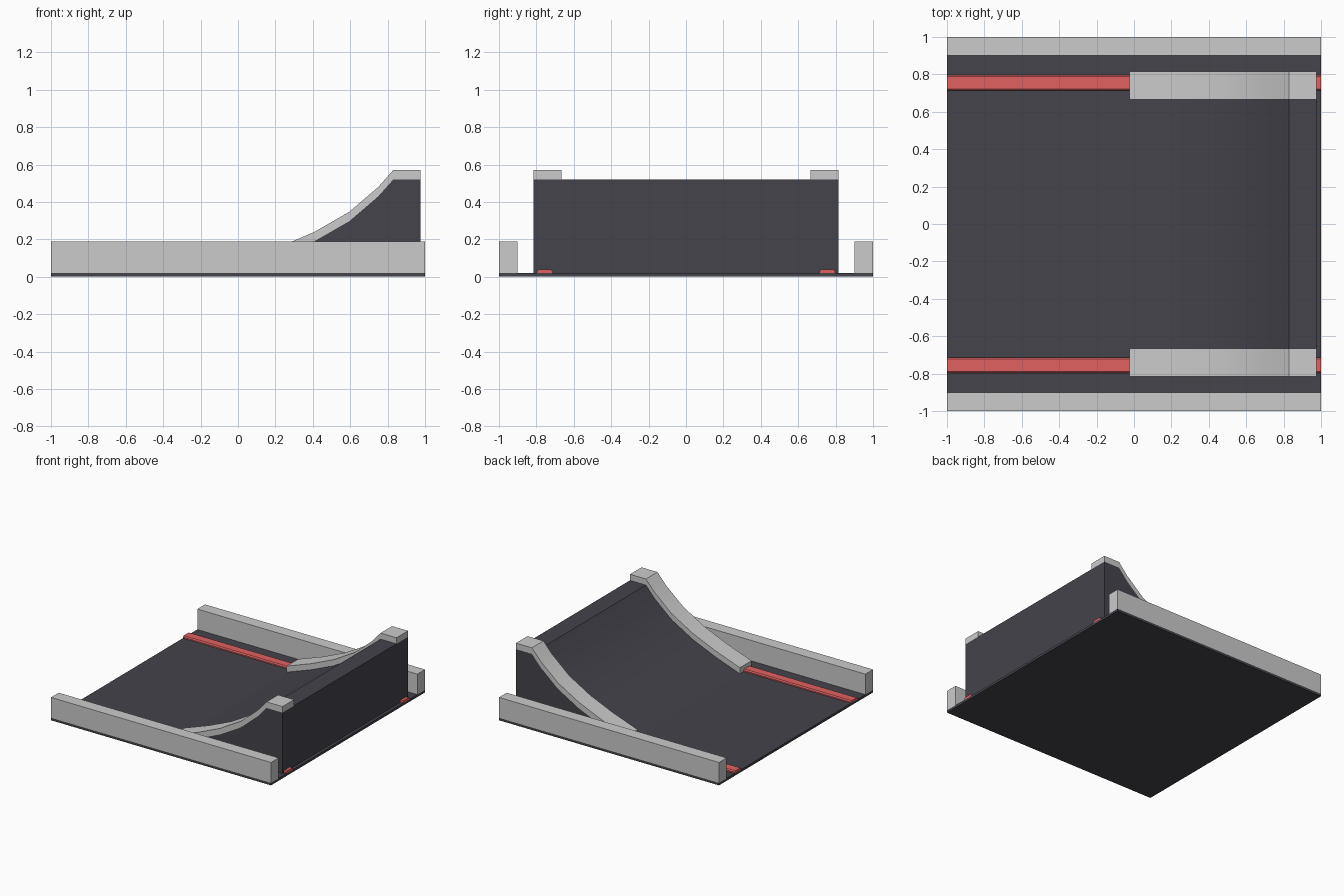
import bpy, bmesh, math

if "Cube" in bpy.data.objects:
    bpy.data.objects.remove(bpy.data.objects["Cube"])


def material(name, color):
    m = bpy.data.materials.new(name)
    m.diffuse_color = (*color, 1)
    m.use_nodes = True
    m.node_tree.nodes["Principled BSDF"].inputs["Base Color"].default_value = m.diffuse_color
    return m


dark = material("dark_panel", (0.058, 0.056, 0.072))
red = material("red_strip", (0.75, 0.12, 0.12))


def extrude(name, profile, axis, a, b, mat=None, smooth=False):
    """Extrude a closed 2D profile between a and b: axis 'X' uses (y, z), 'Y' uses (x, z)."""
    def place(p, t):
        return (t, p[0], p[1]) if axis == 'X' else (p[0], t, p[1])
    bm = bmesh.new()
    ends = [[bm.verts.new(place(p, t)) for p in profile] for t in (a, b)]
    n = len(profile)
    for ring in ends:
        bm.faces.new(ring)
    for i in range(n):
        j = (i + 1) % n
        bm.faces.new((ends[0][i], ends[0][j], ends[1][j], ends[1][i]))
    bmesh.ops.recalc_face_normals(bm, faces=bm.faces)
    me = bpy.data.meshes.new(name)
    bm.to_mesh(me)
    bm.free()
    ob = bpy.data.objects.new(name, me)
    bpy.context.collection.objects.link(ob)
    if mat:
        me.materials.append(mat)
    if smooth:
        bpy.ops.object.select_all(action='DESELECT')
        ob.select_set(True)
        bpy.context.view_layer.objects.active = ob
        bpy.ops.object.shade_smooth_by_angle(angle=math.radians(30))
    return ob


FLOOR = 0.02
# Curved riding surface (x, z), ending in a flat deck
curve = [(-0.025, FLOOR), (0.2, 0.1), (0.405, 0.188), (0.595, 0.297),
         (0.75, 0.43), (0.83, 0.52), (0.975, 0.52)]

# Floor slab
extrude("floor", [(-1, 0), (1, 0), (1, FLOOR), (-1, FLOOR)], 'Y', -1, 1, dark)

# Solid ramp body
extrude("ramp", curve + [(0.975, FLOOR)], 'Y', -0.815, 0.815, dark, True)

# Bands laid on the ramp edges
band = curve + [(x, z + 0.05) for x, z in reversed(curve)]

# Chamfered strip cross-section (y, z)
strip = [(0.713, FLOOR), (0.713, 0.03), (0.722, 0.038),
         (0.788, 0.038), (0.797, 0.03), (0.797, FLOOR)]

# Mirrored side parts
for side, s in (("left", 1), ("right", -1)):
    extrude(f"side_wall_{side}", [(s * 0.9, FLOOR), (s, FLOOR), (s, 0.188), (s * 0.9, 0.188)],
            'X', -1, 1)
    extrude(f"floor_strip_{side}", [(s * y, z) for y, z in strip], 'X', -1, 1, red)
    extrude(f"ramp_band_{side}", band, 'Y', s * 0.665, s * 0.815, None, True)
